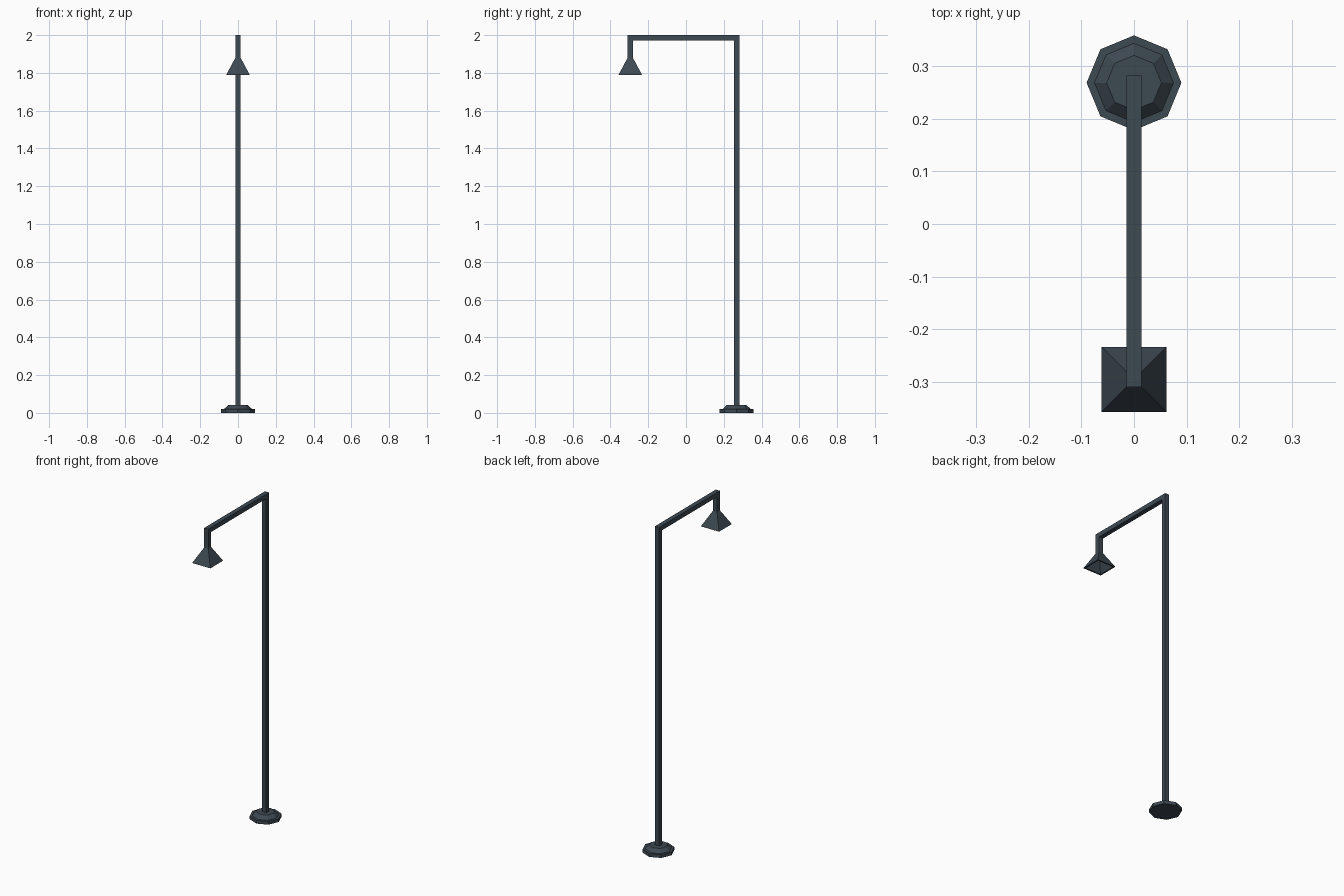
import bpy, bmesh, math

if "Cube" in bpy.data.objects:
    bpy.data.objects.remove(bpy.data.objects["Cube"])

metal = bpy.data.materials.new("dark slate metal")
metal.diffuse_color = (0.048, 0.067, 0.085, 1)
metal.use_nodes = True
metal.node_tree.nodes["Principled BSDF"].inputs["Base Color"].default_value = metal.diffuse_color

POLE_Y, LAMP_Y, W = 0.268, -0.295, 0.014  # W = half thickness of the tube


def loft(name, rings, closed_ends=True):
    """Skin a list of point rings into one object."""
    bm = bmesh.new()
    loops = [[bm.verts.new(p) for p in r] for r in rings]
    n = len(loops[0])
    for a, b in zip(loops, loops[1:]):
        for i in range(n):
            j = (i + 1) % n
            bm.faces.new((a[i], a[j], b[j], b[i]))
    if closed_ends:
        bm.faces.new(loops[0][::-1])
        bm.faces.new(loops[-1])
    bmesh.ops.recalc_face_normals(bm, faces=bm.faces)
    me = bpy.data.meshes.new(name)
    bm.to_mesh(me)
    bm.free()
    me.materials.append(metal)
    ob = bpy.data.objects.new(name, me)
    bpy.context.collection.objects.link(ob)
    return ob


def ring(y, r, z, n, turn=0.0):
    return [(r * math.cos(turn + math.tau * i / n),
             y + r * math.sin(turn + math.tau * i / n), z) for i in range(n)]


def square(y, h, z):
    return ring(y, h * math.sqrt(2), z, 4, math.pi / 4)


# Octagonal stepped foot
loft("base", [ring(POLE_Y, r, z, 8) for r, z in
              ((0.09, 0), (0.09, 0.02), (0.075, 0.02), (0.052, 0.041))])

# Square tube: pole, arm and drop, swept with mitred corners
path = [  # inner and outer edge of the tube (y, z) at each corner
    ((POLE_Y - W, 0.035), (POLE_Y + W, 0.035)),
    ((POLE_Y - W, 2 - 2 * W), (POLE_Y + W, 2)),
    ((LAMP_Y + W, 2 - 2 * W), (LAMP_Y - W, 2)),
    ((LAMP_Y + W, 1.875), (LAMP_Y - W, 1.875)),
]
loft("pole_and_arm", [[(-W, *a), (W, *a), (W, *b), (-W, *b)] for a, b in path])

# Pyramid lamp shade, hollow underneath
loft("lamp_shade", [square(LAMP_Y, h, z) for h, z in
                    ((W, 1.88), (0.062, 1.79), (0.053, 1.79), (0.012, 1.865))])
